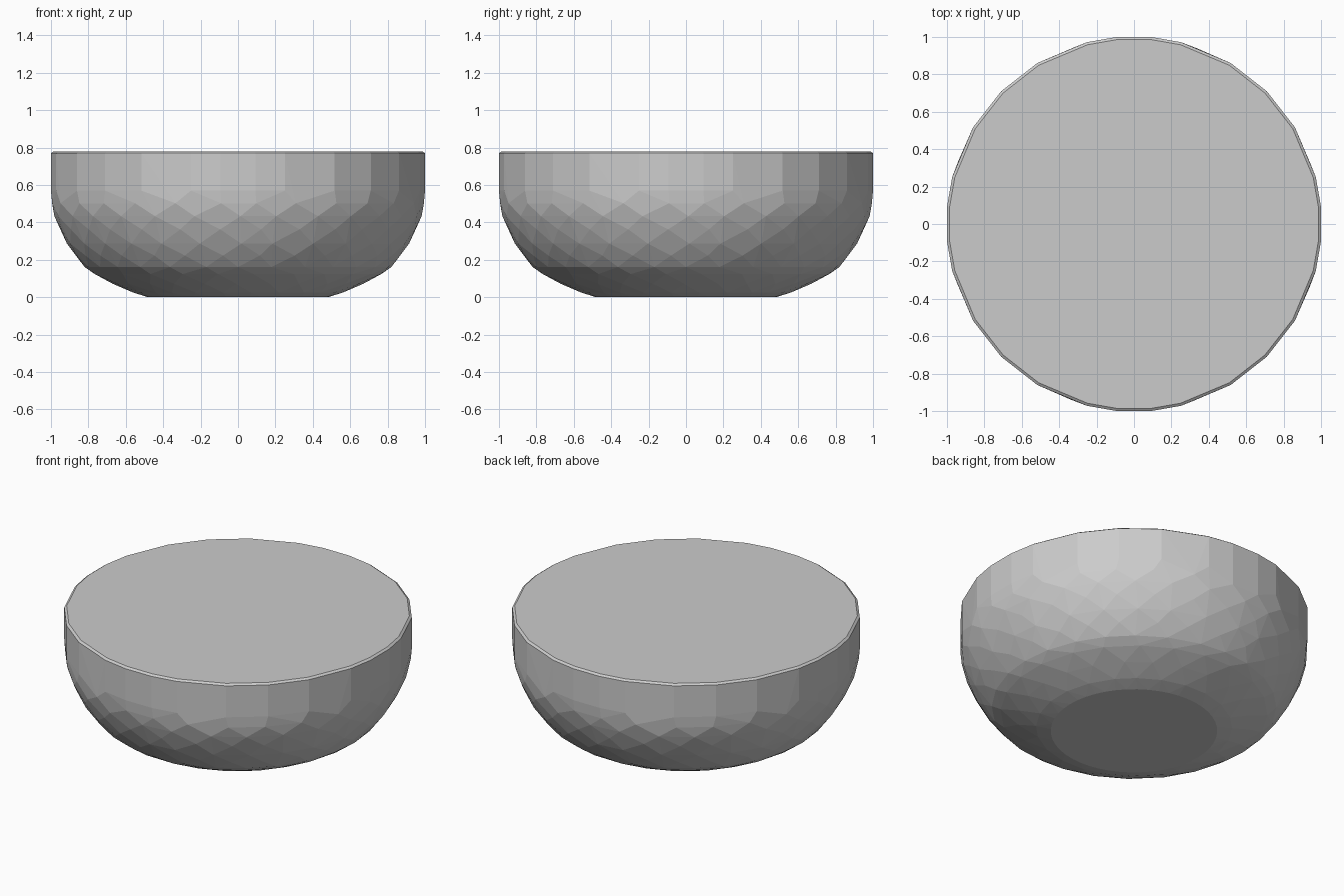
import bpy, bmesh, math, random

if "Cube" in bpy.data.objects:
    bpy.data.objects.remove(bpy.data.objects["Cube"])

random.seed(4)
bm = bmesh.new()


def ring(angles, r, z):
    for a in angles:
        t = math.radians(a)
        bm.verts.new((r * math.cos(t), r * math.sin(t), z))


def four_fold(quadrant):
    return [a + 90 * k for k in range(4) for a in quadrant]


# Uneven 28-sided rim and wall, repeated in each quadrant
wall = four_fold([5.3, 14.5, 31, 45, 59, 75.5, 84.7])
ring(wall, 0.99, 0.78)
ring(wall, 1.004, 0.77)
ring(wall, 1.004, 0.57)

# Hammered lower body: staggered points on a convex profile
profile = [(0.998, 0.50), (0.982, 0.43), (0.952, 0.36), (0.915, 0.29), (0.87, 0.22),
           (0.82, 0.165), (0.77, 0.12), (0.67, 0.07), (0.565, 0.023)]
for i, (r, z) in enumerate(profile):
    n = 7 if i < 6 else 6
    step = 90 / n
    half = [step * (j + 0.5 * (i % 2 == 0)) + random.uniform(-1.5, 1.5) for j in range(n)]
    ring(four_fold(half), r, z + random.uniform(-0.004, 0.004))

# Round flat foot
ring([7.5 * k for k in range(48)], 0.48, 0.0)

# Facet the points into a closed bowl
res = bmesh.ops.convex_hull(bm, input=bm.verts)
loose = [v for v in bm.verts if not v.link_faces]
bmesh.ops.delete(bm, geom=loose, context='VERTS')
bmesh.ops.dissolve_limit(bm, angle_limit=math.radians(1), verts=bm.verts, edges=bm.edges)
bmesh.ops.recalc_face_normals(bm, faces=bm.faces)

mesh = bpy.data.meshes.new("bowl")
bm.to_mesh(mesh)
bm.free()
bowl = bpy.data.objects.new("bowl", mesh)
bpy.context.collection.objects.link(bowl)
